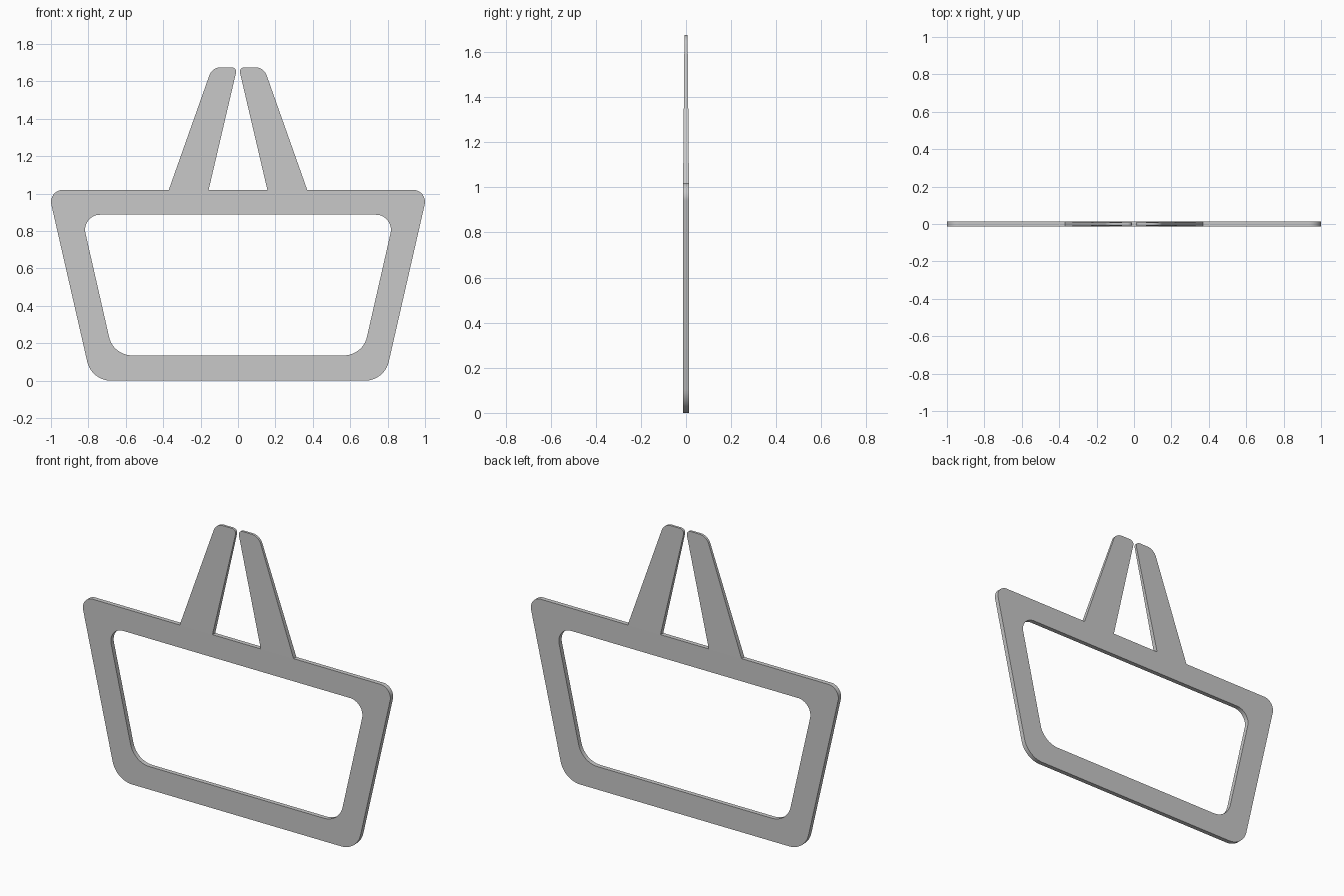
import bpy, bmesh
from mathutils import Vector

if "Cube" in bpy.data.objects:
    bpy.data.objects.remove(bpy.data.objects["Cube"], do_unlink=True)

SEGMENTS = 10
HALF = 0.013       # half thickness of the frame
TIP_HALF = 0.007   # half thickness at the arm tips
RIM, TOP = 1.02, 1.675

grey = bpy.data.materials.new("light grey")
grey.use_nodes = True
colour = (0.58, 0.58, 0.58, 1)
grey.diffuse_color = colour
grey.node_tree.nodes["Principled BSDF"].inputs["Base Color"].default_value = colour


def rounded(corners):
    """Outline from (x, z, setback) corners, each rounded by an arc."""
    points = []
    for i, (x, z, setback) in enumerate(corners):
        p = Vector((x, z))
        if not setback:
            points.append(p)
            continue
        before = (Vector(corners[i - 1][:2]) - p).normalized()
        after = (Vector(corners[(i + 1) % len(corners)][:2]) - p).normalized()
        a, b = p + before * setback, p + after * setback
        middle = (before + after).normalized()
        centre = p + middle * (setback / middle.dot(before))
        radius = (a - centre).length
        for k in range(SEGMENTS + 1):
            ray = (a - centre).lerp(b - centre, k / SEGMENTS)
            points.append(centre + ray.normalized() * radius)
    return points


def ring(bm, outline, side, half):
    return [bm.verts.new((p.x, side * half(p.y), p.y)) for p in outline]


def strip(bm, one, two):
    for i in range(len(one)):
        j = (i + 1) % len(one)
        bm.faces.new((one[i], one[j], two[j], two[i]))


def finish(bm, name):
    bmesh.ops.recalc_face_normals(bm, faces=bm.faces)
    mesh = bpy.data.meshes.new(name)
    bm.to_mesh(mesh)
    bm.free()
    mesh.materials.append(grey)
    obj = bpy.data.objects.new(name, mesh)
    bpy.context.collection.objects.link(obj)
    bpy.ops.object.select_all(action="DESELECT")
    obj.select_set(True)
    bpy.context.view_layer.objects.active = obj
    bpy.ops.object.shade_smooth_by_angle(angle=0.5)


def trapezoid(low, high, bottom, top, low_round, high_round):
    return rounded([(-low, bottom, low_round), (low, bottom, low_round),
                    (high, top, high_round), (-high, top, high_round)])


# Basket-shaped frame with a rounded opening
bm = bmesh.new()
outer = trapezoid(0.783, 1.016, 0, RIM, 0.103, 0.08)
inner = trapezoid(0.667, 0.838, 0.135, 0.887, 0.1, 0.1)
rings = [ring(bm, line, side, lambda z: HALF)
         for line, side in ((outer, -1), (outer, 1), (inner, 1), (inner, -1))]
for i in range(4):
    strip(bm, rings[i], rings[(i + 1) % 4])
finish(bm, "basket_frame")


# Pair of handle arms, thinning towards their tips
def arm_half(z):
    return HALF + (TIP_HALF - HALF) * (z - RIM) / (TOP - RIM)


for name, s in (("left_handle_arm", 1), ("right_handle_arm", -1)):
    bm = bmesh.new()
    outline = rounded([(s * 0.157, RIM, 0), (s * 0.37, RIM, 0),
                       (s * 0.138, TOP, 0.045), (s * 0.004, TOP, 0.03)])
    front, back = (ring(bm, outline, side, arm_half) for side in (-1, 1))
    strip(bm, front, back)
    bm.faces.new(front)
    bm.faces.new(back)
    finish(bm, name)
